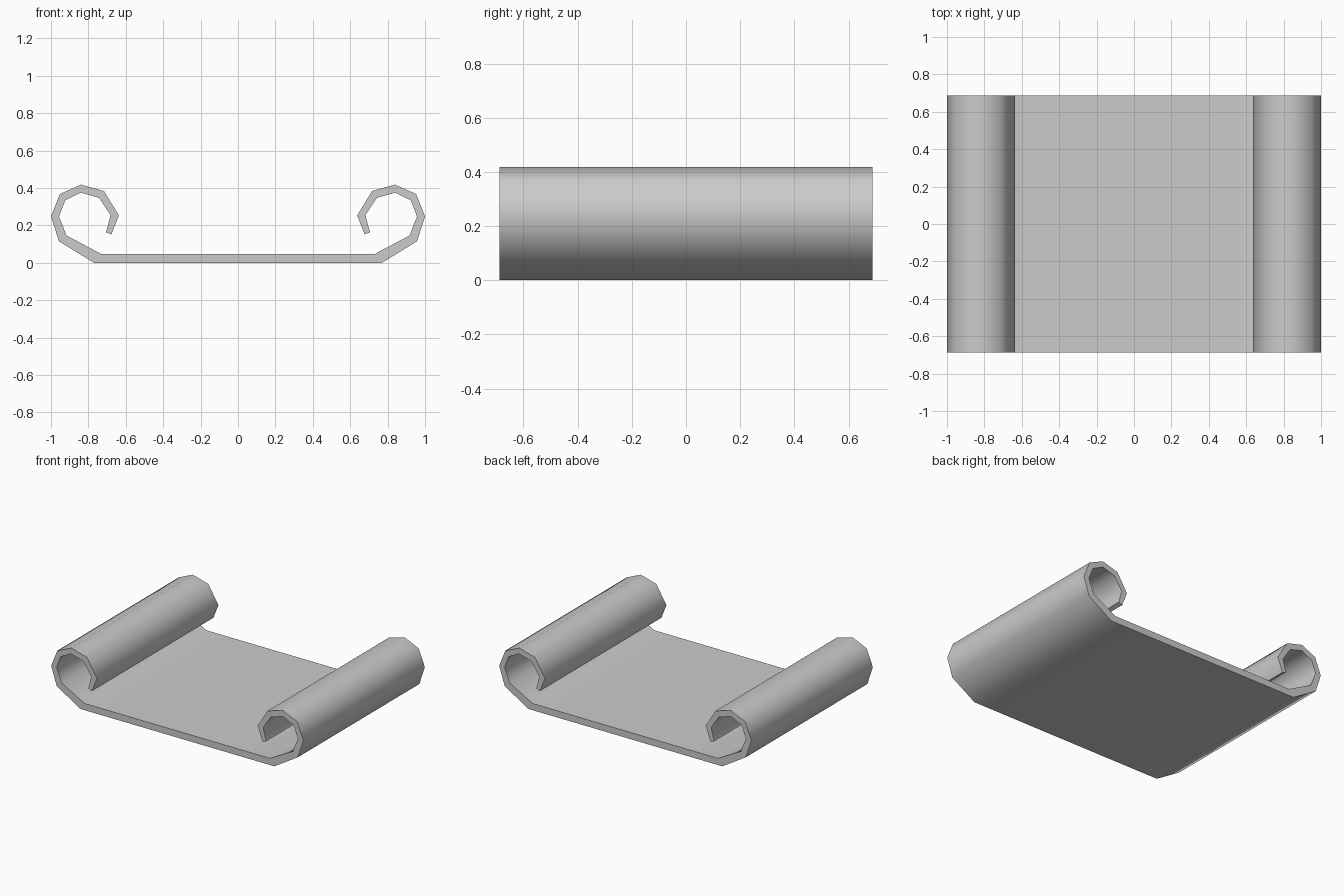
import bpy, bmesh, math

if "Cube" in bpy.data.objects:
    bpy.data.objects.remove(bpy.data.objects["Cube"])

HALF_DEPTH = 0.688

# Right half of the cross-section, from the floor to the curl tip: (outer, inner) pairs
right = [
    ((0.55, 0.0), (0.55, 0.048)),
    ((0.77, 0.0), (0.733, 0.048)),
    ((0.957, 0.115), (0.917, 0.146)),
    ((1.0, 0.248), (0.957, 0.248)),
    ((0.952, 0.368), (0.924, 0.334)),
    ((0.84, 0.418), (0.84, 0.375)),
    ((0.717, 0.384), (0.743, 0.347)),
    ((0.637, 0.254), (0.681, 0.254)),
    ((0.677, 0.152), (0.706, 0.163)),
]
left = [tuple((-x, z) for x, z in pair) for pair in reversed(right)]
section = left + right

bm = bmesh.new()


def ring(y):
    return [[bm.verts.new((x, y, z)) for x, z in pair] for pair in section]


front, back = ring(-HALF_DEPTH), ring(HALF_DEPTH)

# Sheet: outer skin, inner skin and the front and back rims
for i in range(len(section) - 1):
    (fo, fi), (fo2, fi2) = front[i], front[i + 1]
    (bo, bi), (bo2, bi2) = back[i], back[i + 1]
    for quad in ((fo, bo, bo2, fo2), (fi, fi2, bi2, bi),
                 (fo, fo2, fi2, fi), (bo, bi, bi2, bo2)):
        bm.faces.new(quad)

# Curl tips
for i in (0, -1):
    (fo, fi), (bo, bi) = front[i], back[i]
    bm.faces.new((fo, fi, bi, bo))

bmesh.ops.recalc_face_normals(bm, faces=bm.faces)
mesh = bpy.data.meshes.new("scroll_sheet")
bm.to_mesh(mesh)
bm.free()

scroll = bpy.data.objects.new("scroll_sheet", mesh)
bpy.context.collection.objects.link(scroll)
bpy.context.view_layer.objects.active = scroll
scroll.select_set(True)
bpy.ops.object.shade_smooth_by_angle(angle=math.radians(65))
